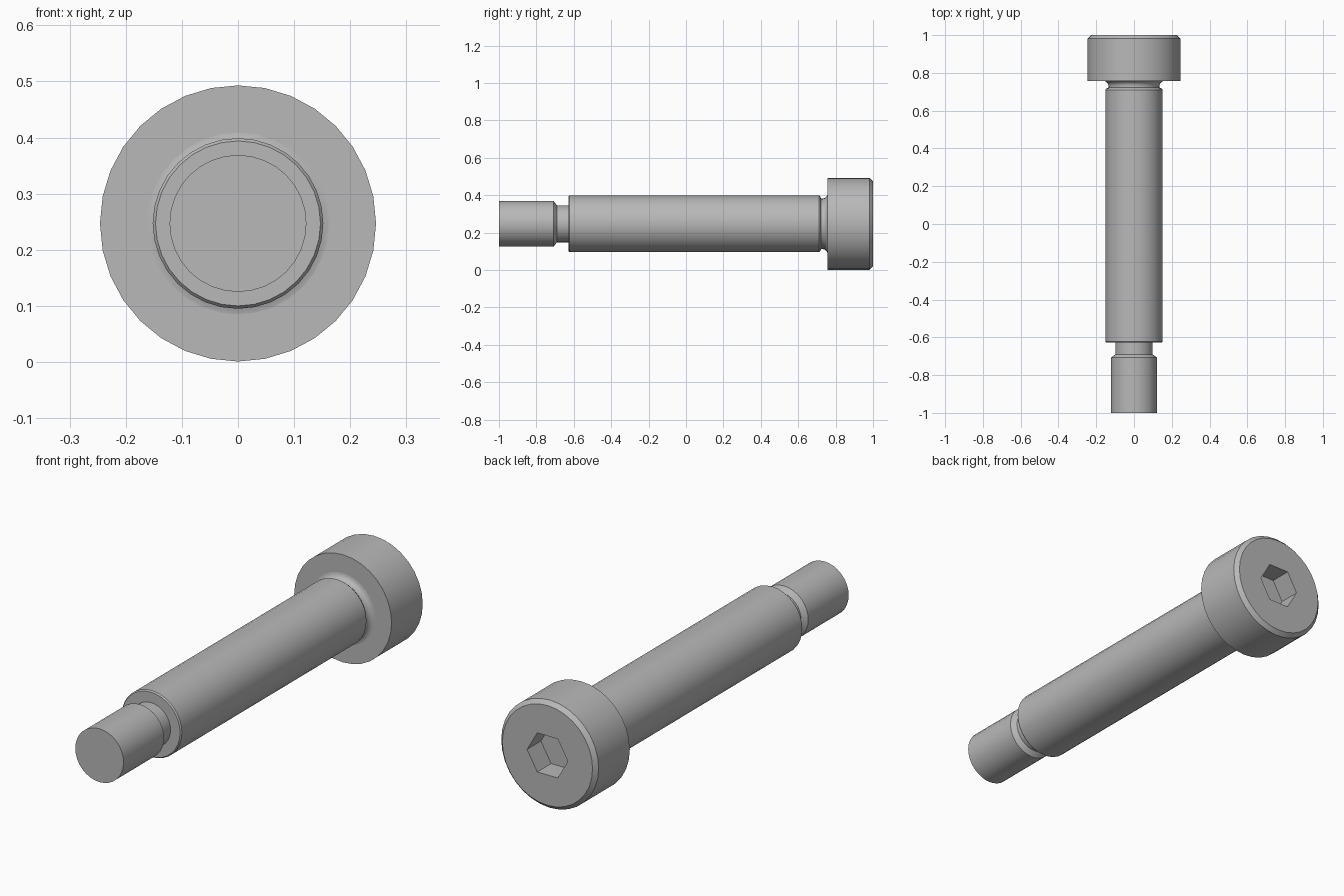
import bpy
import bmesh
from math import cos, sin, pi, radians

if "Cube" in bpy.data.objects:
    bpy.data.objects.remove(bpy.data.objects["Cube"], do_unlink=True)

AXIS_Z = 0.247
SIDES = 32

steel = bpy.data.materials.new("grey_steel")
steel.use_nodes = True
colour = (0.48, 0.48, 0.48, 1)
steel.diffuse_color = colour
steel.node_tree.nodes["Principled BSDF"].inputs["Base Color"].default_value = colour


def ring(bm, r, y, sides):
    angles = [2 * pi * i / sides for i in range(sides)]
    return [bm.verts.new((r * cos(t), y, AXIS_Z + r * sin(t))) for t in angles]


def lathe(bm, profile, sides=SIDES):
    """Skin rings of (radius, y) along the screw axis; return the rings."""
    rings = [ring(bm, r, y, sides) for r, y in profile]
    for a, b in zip(rings, rings[1:]):
        for i in range(sides):
            j = (i + 1) % sides
            bm.faces.new((a[i], b[i], b[j], a[j]))
    return rings


def finish(bm, name):
    mesh = bpy.data.meshes.new(name)
    bm.to_mesh(mesh)
    bm.free()
    mesh.materials.append(steel)
    obj = bpy.data.objects.new(name, mesh)
    bpy.context.collection.objects.link(obj)
    bpy.ops.object.select_all(action='DESELECT')
    obj.select_set(True)
    bpy.context.view_layer.objects.active = obj
    bpy.ops.object.shade_smooth_by_angle(angle=radians(30))
    return obj


# Threaded end with its relief groove
bm = bmesh.new()
tip = lathe(bm, [(0.122, -1), (0.122, -0.708), (0.099, -0.69), (0.099, -0.628)])
bm.faces.new(tip[0])
finish(bm, "threaded_end")

# Shoulder with small chamfers
bm = bmesh.new()
lathe(bm, [(0.099, -0.628), (0.147, -0.628), (0.152, -0.622),
           (0.152, 0.71), (0.147, 0.717), (0.135, 0.722)])
finish(bm, "shoulder")

# Neck flaring into the head
bm = bmesh.new()
fillet = [(0.162 - 0.027 * cos(t), 0.73 + 0.027 * sin(t))
          for t in (pi / 2 * k / 5 for k in range(6))]
lathe(bm, [(0.135, 0.722)] + fillet)
finish(bm, "neck")

# Head with a chamfered rim and a hexagonal socket
bm = bmesh.new()
head = lathe(bm, [(0.162, 0.757), (0.246, 0.757), (0.246, 0.982), (0.228, 1)])
socket = lathe(bm, [(0.103, 1), (0.103, 0.9)], sides=6)
bm.faces.new(socket[1][::-1])
edges = [bm.edges.get((loop[i - 1], loop[i]))
         for loop in (head[-1], socket[0]) for i in range(len(loop))]
fill = bmesh.ops.triangle_fill(bm, edges=edges, use_beauty=True, normal=(0, 1, 0))
for face in fill["geom"]:
    if isinstance(face, bmesh.types.BMFace):
        face.normal_update()
        if face.normal.y < 0:
            face.normal_flip()
finish(bm, "head")
